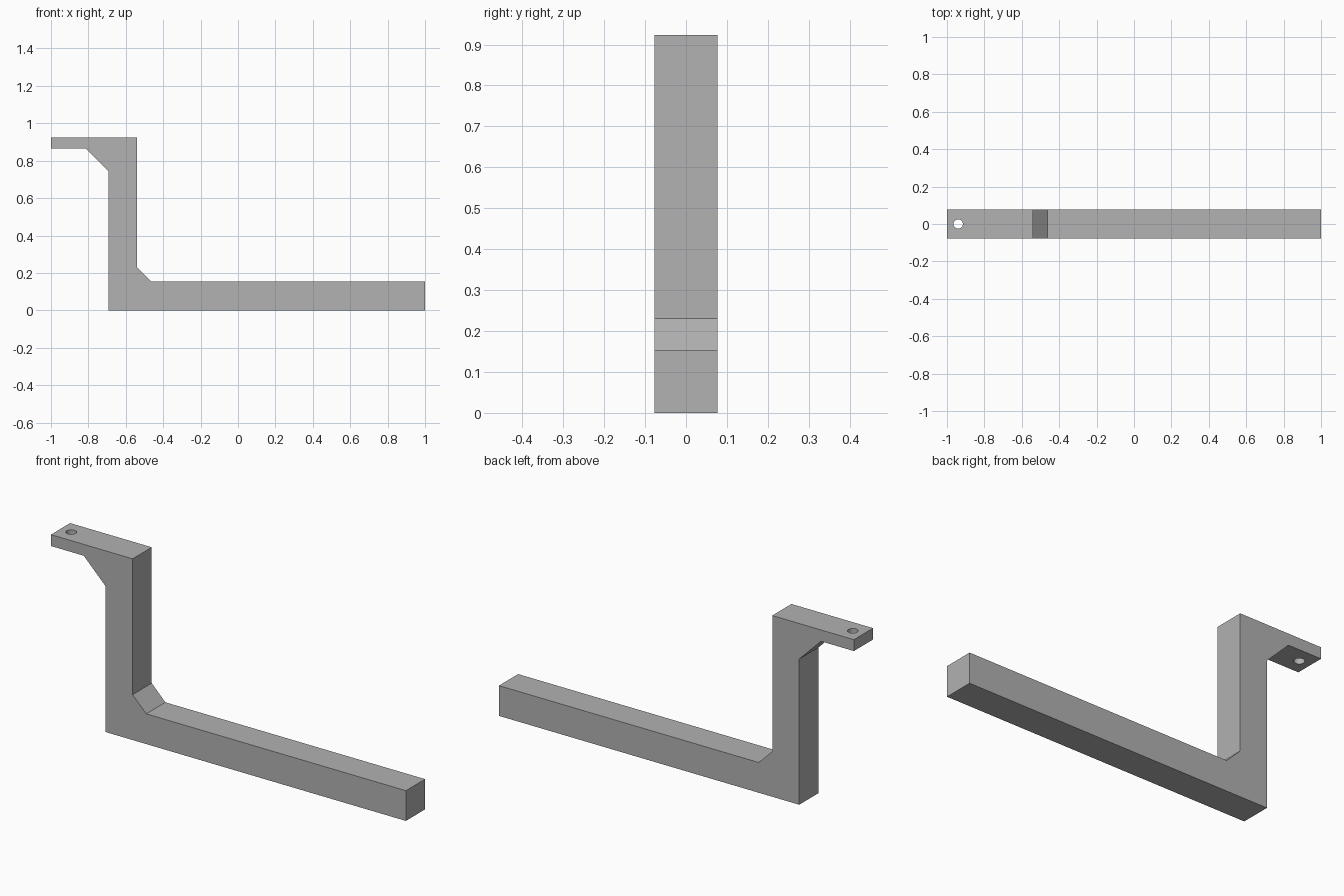
import bpy
import bmesh
from mathutils import Vector

cube = bpy.data.objects.get("Cube")
if cube:
    bpy.data.objects.remove(cube, do_unlink=True)

HALF_WIDTH = 0.077

# Plain grey material
grey = bpy.data.materials.new("grey")
grey.use_nodes = True
color = (0.445, 0.445, 0.445, 1.0)
grey.diffuse_color = color
grey.node_tree.nodes["Principled BSDF"].inputs["Base Color"].default_value = color


def extrude_profile(name, points, half_width):
    """Make a prism along y from an x-z outline."""
    bm = bmesh.new()
    face = bm.faces.new([bm.verts.new((x, -half_width, z)) for x, z in points])
    result = bmesh.ops.extrude_face_region(bm, geom=[face])
    verts = [g for g in result["geom"] if isinstance(g, bmesh.types.BMVert)]
    bmesh.ops.translate(bm, verts=verts, vec=Vector((0, 2 * half_width, 0)))
    bmesh.ops.recalc_face_normals(bm, faces=bm.faces[:])
    mesh = bpy.data.meshes.new(name)
    bm.to_mesh(mesh)
    bm.free()
    mesh.materials.append(grey)
    obj = bpy.data.objects.new(name, mesh)
    bpy.context.collection.objects.link(obj)
    return obj


# Bracket outline: long arm, upright, flange, with braced inner corners
outline = [
    (-0.692, 0), (1, 0), (1, 0.154), (-0.463, 0.154), (-0.54, 0.231),
    (-0.54, 0.923), (-1, 0.923), (-1, 0.865), (-0.815, 0.865), (-0.692, 0.742),
]
bracket = extrude_profile("bracket", outline, HALF_WIDTH)

# Screw hole through the flange
bpy.ops.mesh.primitive_cylinder_add(vertices=32, radius=0.025, depth=0.3,
                                    location=(-0.94, 0, 0.9))
cutter = bpy.context.object
cutter.name = "screw_hole_cutter"
cutter.data.materials.append(grey)
cutter.hide_render = True
cutter.hide_set(True)

hole = bracket.modifiers.new("screw_hole", 'BOOLEAN')
hole.operation = 'DIFFERENCE'
hole.solver = 'EXACT'
hole.object = cutter

# Bake the cut, then drop the helper
bpy.context.view_layer.update()
evaluated = bracket.evaluated_get(bpy.context.evaluated_depsgraph_get())
cut_mesh = bpy.data.meshes.new_from_object(evaluated)
bracket.modifiers.clear()
bracket.data = cut_mesh
bpy.data.objects.remove(cutter, do_unlink=True)

# Smooth hole wall with crisp bracket edges
bpy.ops.object.select_all(action='DESELECT')
bracket.select_set(True)
bpy.context.view_layer.objects.active = bracket
bpy.ops.object.shade_smooth_by_angle(angle=0.5)
